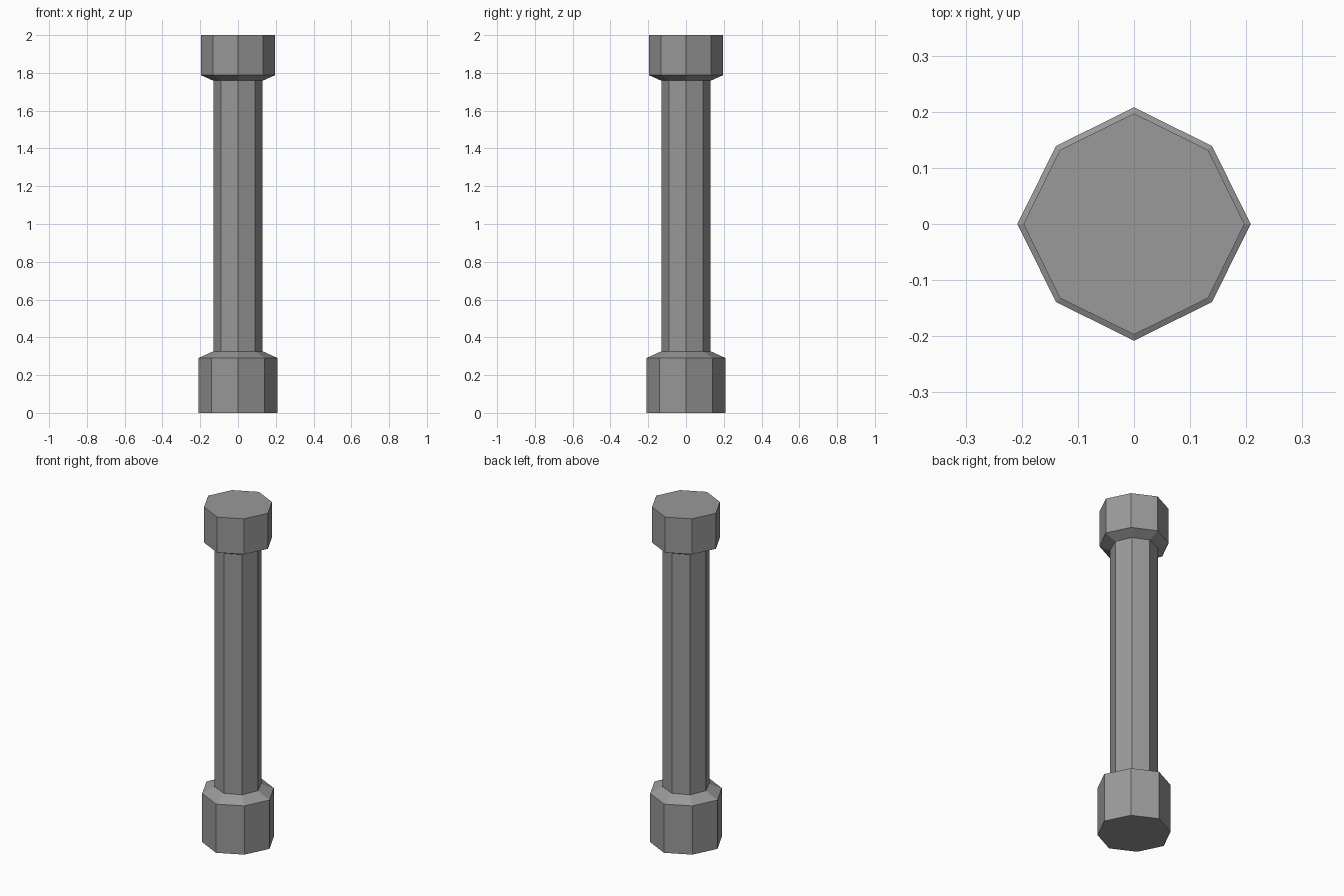
import bpy, bmesh

if "Cube" in bpy.data.objects:
    bpy.data.objects.remove(bpy.data.objects["Cube"])

# (radius, diagonal corner offset, height) from the foot to the head
PROFILE = [(0.208, 0.139, 0.0), (0.208, 0.139, 0.291), (0.131, 0.091, 0.326),
           (0.131, 0.091, 1.759), (0.197, 0.132, 1.788), (0.197, 0.132, 2.0)]


def corners(r, d):
    """Eight corners: four on the axes, four on the diagonals."""
    return [(r, 0), (d, d), (0, r), (-d, d), (-r, 0), (-d, -d), (0, -r), (d, -d)]


def loft(name, profile):
    """Stack eight-sided rings into one closed, flat-faced column."""
    bm = bmesh.new()
    rings = [[bm.verts.new((x, y, z)) for x, y in corners(r, d)]
             for r, d, z in profile]
    for low, high in zip(rings, rings[1:]):
        for i in range(8):
            j = (i + 1) % 8
            bm.faces.new((low[i], low[j], high[j], high[i]))
    bm.faces.new(rings[0][::-1])
    bm.faces.new(rings[-1])
    bmesh.ops.recalc_face_normals(bm, faces=bm.faces)
    mesh = bpy.data.meshes.new(name)
    bm.to_mesh(mesh)
    bm.free()
    obj = bpy.data.objects.new(name, mesh)
    bpy.context.collection.objects.link(obj)
    return obj


# Dark grey column with wide foot, slim shaft and wide head
column = loft("column", PROFILE)
dark_grey = bpy.data.materials.new("dark_grey")
dark_grey.diffuse_color = (0.32, 0.32, 0.32, 1.0)
dark_grey.use_nodes = True
dark_grey.node_tree.nodes["Principled BSDF"].inputs["Base Color"].default_value = dark_grey.diffuse_color
column.data.materials.append(dark_grey)
